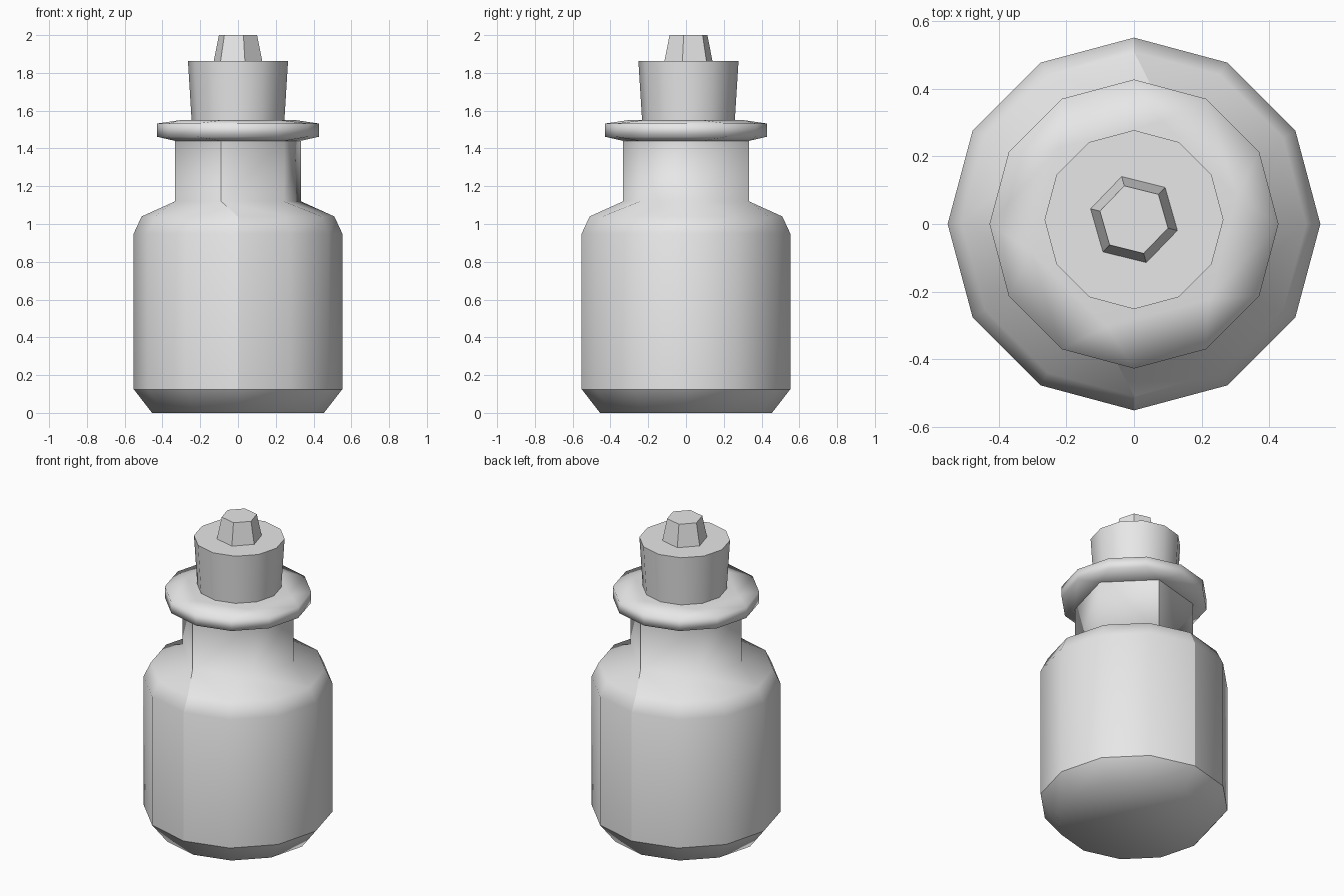
import bpy, bmesh, math

if "Cube" in bpy.data.objects:
    bpy.data.objects.remove(bpy.data.objects["Cube"], do_unlink=True)

grey = bpy.data.materials.new("plain_grey")
grey.use_nodes = True
COLOUR = (0.8, 0.8, 0.8, 1)
grey.diffuse_color = COLOUR
grey.node_tree.nodes["Principled BSDF"].inputs["Base Color"].default_value = COLOUR


def ring(bm, r, z, n, turn, y):
    """A loop of n vertices, turned by some degrees."""
    angles = [math.radians(turn) + math.tau * i / n for i in range(n)]
    return [bm.verts.new((r * math.cos(a), y + r * math.sin(a), z)) for a in angles]


def bridge(bm, low, up):
    """Join two loops; a hexagon meets a twelve-sided loop with triangles and quads."""
    n, m = len(low), len(up)
    if n == m:
        for i in range(n):
            j = (i + 1) % n
            bm.faces.new((low[i], low[j], up[j], up[i]))
        return
    big, small = (low, up) if n > m else (up, low)
    for i, v in enumerate(small):
        a, b, c = big[2 * i], big[2 * i + 1], big[(2 * i + 2) % len(big)]
        bm.faces.new((v, a, b))
        bm.faces.new((v, b, c, small[(i + 1) % len(small)]))


def lathe(name, profile, sharp_edge, y=0.0):
    """Build a closed part from (radius, height, sides, turn) loops."""
    bm = bmesh.new()
    loops = [ring(bm, *p, y) for p in profile]
    for low, up in zip(loops, loops[1:]):
        bridge(bm, low, up)
    bm.faces.new(loops[0])
    bm.faces.new(loops[-1])
    bmesh.ops.recalc_face_normals(bm, faces=bm.faces)
    for f in bm.faces:
        f.smooth = True
    for e in bm.edges:
        e.smooth = not sharp_edge(e)
    mesh = bpy.data.meshes.new(name)
    bm.to_mesh(mesh)
    bm.free()
    mesh.materials.append(grey)
    obj = bpy.data.objects.new(name, mesh)
    bpy.context.collection.objects.link(obj)


def level(e, z):
    return all(abs(v.co.z - z) < 0.001 for v in e.verts)


def body_sharp(e):
    # base bevel, neck top, and the two side seams running up to the neck
    a, b = (v.co for v in e.verts)
    seam = (min(a.z, b.z) > 0.1 and abs(a.z - b.z) > 0.01
            and all(abs(math.degrees(math.atan2(c.y, c.x)) % 180 - 82) < 10
                    for c in (a, b)))
    return level(e, 0.125) or level(e, 1.44) or seam


# Jar: twelve-sided body running into a six-sided neck
lathe("bottle_body", [
    (0.455, 0, 12, 0), (0.552, 0.125, 12, 0), (0.552, 0.95, 12, 0),
    (0.51, 1.04, 12, 0), (0.345, 1.12, 6, 15), (0.345, 1.44, 6, 15),
], body_sharp)

# Flared rim around the mouth
lathe("bottle_lip", [
    (0.345, 1.44, 6, 15), (0.428, 1.462, 12, 0),
    (0.428, 1.532, 12, 0), (0.315, 1.55, 6, 15),
], lambda e: level(e, 1.44))

# Tapered stopper
lathe("stopper", [(0.245, 1.54, 12, 0), (0.265, 1.862, 12, 0)],
      lambda e: level(e, 1.54) or level(e, 1.862), 0.013)

# Six-sided knob with flat facets
lathe("stopper_knob", [(0.134, 1.855, 6, 46), (0.104, 2, 6, 46)],
      lambda e: True, 0.013)
